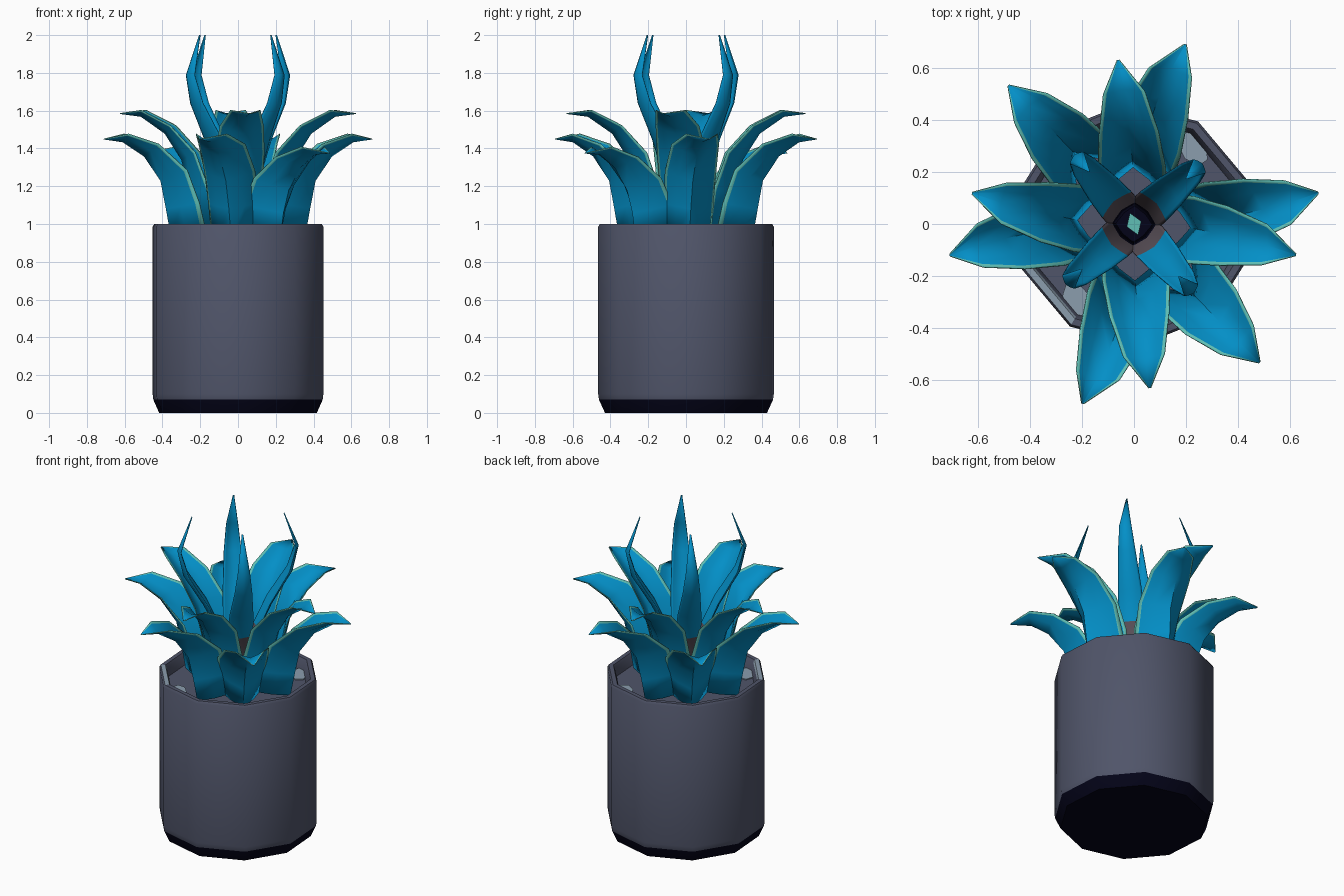
import bpy, math
from math import cos, sin, radians

if "Cube" in bpy.data.objects:
    bpy.data.objects.remove(bpy.data.objects["Cube"])


def material(name, rgb):
    m = bpy.data.materials.new(name)
    m.diffuse_color = (*rgb, 1)
    m.use_nodes = True
    m.node_tree.nodes["Principled BSDF"].inputs["Base Color"].default_value = m.diffuse_color
    return m


POT = material("slate grey", (0.080, 0.090, 0.142))
BASE = material("dark navy", (0.001, 0.001, 0.009))
LEAF = material("leaf blue", (0.001, 0.275, 0.57))
EDGE = material("pale teal edge", (0.115, 0.52, 0.46))
STEM = material("brown grey", (0.100, 0.080, 0.098))
STONE = material("light stone", (0.26, 0.34, 0.42))


def make_object(name, verts, faces, mats, ids, angle=40):
    me = bpy.data.meshes.new(name)
    me.from_pydata(verts, [], faces)
    for m in mats:
        me.materials.append(m)
    for p, i in zip(me.polygons, ids):
        p.material_index = i
    me.update()
    ob = bpy.data.objects.new(name, me)
    bpy.context.collection.objects.link(ob)
    bpy.ops.object.select_all(action='DESELECT')
    bpy.context.view_layer.objects.active = ob
    ob.select_set(True)
    bpy.ops.object.shade_smooth_by_angle(angle=radians(angle))
    return ob


# Pot: ten-sided revolved shell with dark foot, rim and inner wall
SIDES, TURN = 10, 22
profile = [(0.43, 0), (0.462, 0.07), (0.466, 0.10), (0.466, 0.985), (0.457, 1.0),
           (0.430, 1.0), (0.422, 0.985), (0.41, 0.93)]
verts, faces, ids = [], [], []
for r, z in profile:
    for k in range(SIDES):
        a = radians(TURN + 360 / SIDES * k)
        verts.append((r * cos(a), r * sin(a), z))
for j in range(len(profile) - 1):
    for k in range(SIDES):
        n = (k + 1) % SIDES
        faces.append((j * SIDES + k, j * SIDES + n, (j + 1) * SIDES + n, (j + 1) * SIDES + k))
        # dark foot; one pale chipped rim segment
        ids.append(1 if j == 0 else 2 if (j in (4, 5) and k == 5) else 0)
faces.append(tuple(reversed(range(SIDES))))
ids.append(1)
top = (len(profile) - 1) * SIDES
faces.append(tuple(top + k for k in range(SIDES)))
ids.append(0)
make_object("pot", verts, faces, [POT, BASE, STONE], ids)


def plate(name, x, y, z, rx, ry, turn, n, mat):
    """Thin flat polygon lying on the soil."""
    c, s = cos(radians(turn)), sin(radians(turn))
    vs = []
    for h in (z, z + 0.006):
        for k in range(n):
            u, v = rx * cos(2 * math.pi * k / n), ry * sin(2 * math.pi * k / n)
            vs.append((x + u * c - v * s, y + u * s + v * c, h))
    fs = [tuple(reversed(range(n))), tuple(range(n, 2 * n))]
    fs += [(k, (k + 1) % n, n + (k + 1) % n, n + k) for k in range(n)]
    make_object(name, vs, fs, [mat], [0] * len(fs))


# Soil patches and dark heart of the plant
plate("soil_patch_front", -0.215, -0.295, 0.93, 0.08, 0.05, 125, 7, STONE)
plate("soil_patch_back", 0.225, 0.295, 0.93, 0.08, 0.05, 125, 7, STONE)
plate("heart", 0, 0, 1.03, 0.10, 0.10, 0, 4, BASE)
plate("heart_bud", 0, 0, 1.04, 0.03, 0.045, 20, 4, EDGE)


def leaf(name, path, base_az, tip_az, edged=True, stem_top=0, dark_top=0):
    """Channelled leaf; path rows are keel radius, height, half width, channel depth."""
    vs, fs, ids = [], [], []
    last = len(path) - 1
    for i, (r, z, hw, cup) in enumerate(path):
        a = radians(base_az + (tip_az - base_az) * (i / last) ** 1.3)
        r0, z0 = path[max(i - 1, 0)][:2]
        r1, z1 = path[min(i + 1, last)][:2]
        d = math.hypot(r1 - r0, z1 - z0)
        nr, nz = -(z1 - z0) / d, (r1 - r0) / d      # inward / upward normal
        e = 1 - min(0.012 / hw, 0.3)
        for u in (-1, -e, -0.55, 0, 0.55, e, 1):
            lift = cup * abs(u) ** 1.4
            rr, zz = r + nr * lift, z + nz * lift
            t = u * hw
            vs.append((rr * cos(a) - t * sin(a), rr * sin(a) + t * cos(a), zz))
    for i in range(last):
        for k in range(6):
            fs.append((i * 7 + k, i * 7 + k + 1, i * 7 + k + 8, i * 7 + k + 7))
            h = path[i + 1][1]
            ids.append(3 if h <= dark_top else 2 if h <= stem_top
                       else 1 if edged and k in (0, 5) else 0)
    ob = make_object(name, vs, fs, [LEAF, EDGE, STEM, BASE], ids, 60)
    mod = ob.modifiers.new("thickness", 'SOLIDIFY')
    mod.thickness = 0.005
    mod.offset = 0


outer = [(0.355, 0.94, 0.125, 0.18), (0.38, 1.08, 0.13, 0.17), (0.41, 1.23, 0.135, 0.14),
         (0.50, 1.36, 0.125, 0.09), (0.615, 1.435, 0.085, 0.045), (0.72, 1.45, 0.004, 0)]
corner = [(0.35, 0.94, 0.12, 0.18), (0.37, 1.06, 0.135, 0.17), (0.41, 1.18, 0.145, 0.13),
          (0.50, 1.30, 0.13, 0.075), (0.61, 1.37, 0.085, 0.04), (0.72, 1.375, 0.004, 0)]
middle = [(0.22, 0.95, 0.11, 0.11), (0.25, 1.16, 0.125, 0.11), (0.30, 1.34, 0.13, 0.095),
          (0.39, 1.48, 0.115, 0.06), (0.52, 1.57, 0.08, 0.035), (0.635, 1.585, 0.004, 0)]
inner = [(0.05, 0.98, 0.07, 0.01), (0.075, 1.12, 0.075, 0.02), (0.12, 1.27, 0.075, 0.02),
         (0.20, 1.44, 0.068, 0.025), (0.315, 1.63, 0.05, 0.025), (0.35, 1.79, 0.034, 0.015),
         (0.267, 2.0, 0.003, 0)]

# Leaves come in pairs with half-turn symmetry
for half, turn in (("a", 0), ("b", 180)):
    leaf("outer_leaf_side_" + half, outer, turn + 3, turn + 9.6)
    leaf("outer_leaf_front_" + half, outer, turn + 84, turn + 74)
    leaf("outer_leaf_corner_" + half, corner, turn + 130, turn + 132.2)
    leaf("middle_leaf_side_" + half, middle, turn - 4, turn - 10.8)
    leaf("middle_leaf_front_" + half, middle, turn + 91, turn + 95.5)
    leaf("inner_leaf_right_" + half, inner, turn + 43, turn + 41, False, 1.28, 1.13)
    leaf("inner_leaf_left_" + half, inner, turn + 132, turn + 130.5, False, 1.28, 1.13)
